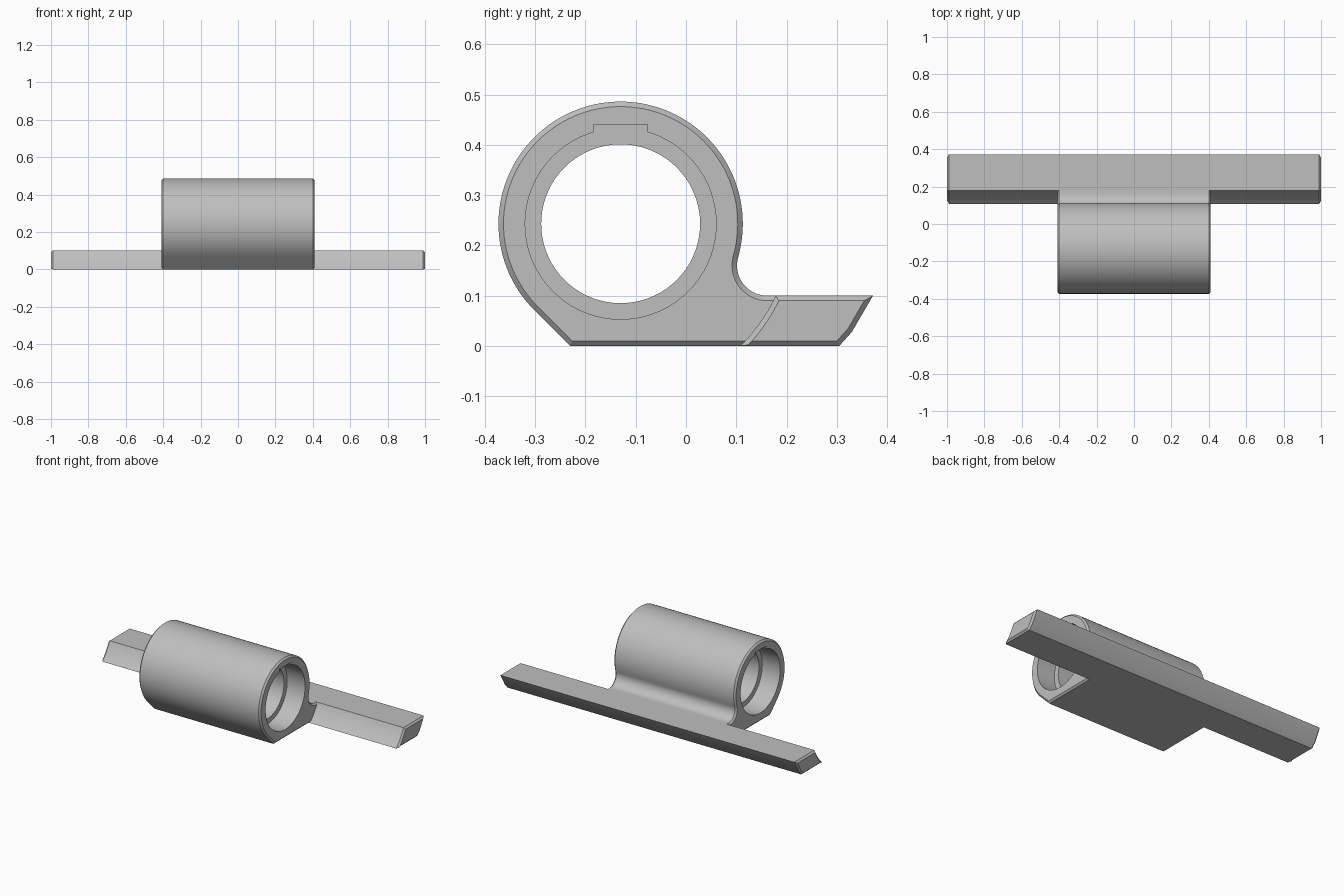
import bpy, bmesh
from math import sin, cos, radians, atan2, pi, sqrt
from mathutils import Vector

cube = bpy.data.objects.get("Cube")
if cube:
    bpy.data.objects.remove(cube, do_unlink=True)

grey = bpy.data.materials.new("satin grey")
grey.use_nodes = True
COLOUR = (0.52, 0.52, 0.52, 1)
grey.diffuse_color = COLOUR
grey.node_tree.nodes["Principled BSDF"].inputs["Base Color"].default_value = COLOUR

CENTRE = Vector((-0.13, 0.243))   # barrel axis in (y, z)
RADIUS = 0.243
CHAMFER = 0.01
BODY_HALF, BAR_HALF = 0.41, 1.0
BAR_TOP = 0.1


def arc(c, r, a0, a1, n):
    return [Vector((c[0] + r * cos(a0 + (a1 - a0) * i / n),
                    c[1] + r * sin(a0 + (a1 - a0) * i / n))) for i in range(n + 1)]


def inset(pts, d):
    """Move a counter-clockwise outline inward by d with mitred corners."""
    out = []
    for i, p in enumerate(pts):
        e1 = (p - pts[i - 1]).normalized()
        e2 = (pts[(i + 1) % len(pts)] - p).normalized()
        n1, n2 = Vector((e1.y, -e1.x)), Vector((e2.y, -e2.x))
        out.append(p - (n1 + n2) * d / (1 + n1.dot(n2)))
    return out


def loft(name, sections):
    """Join (x, outline) sections along x into a closed solid."""
    bm = bmesh.new()
    rings = [[bm.verts.new((x, p.x, p.y)) for p in pts] for x, pts in sections]
    for a, b in zip(rings, rings[1:]):
        for i in range(len(a)):
            j = (i + 1) % len(a)
            bm.faces.new((a[i], a[j], b[j], b[i]))
    bm.faces.new(rings[0])
    bm.faces.new(rings[-1])
    bmesh.ops.recalc_face_normals(bm, faces=bm.faces)
    mesh = bpy.data.meshes.new(name)
    bm.to_mesh(mesh)
    bm.free()
    mesh.materials.append(grey)
    ob = bpy.data.objects.new(name, mesh)
    bpy.context.collection.objects.link(ob)
    return ob


def chamfered(name, pts, half):
    small = inset(pts, CHAMFER)
    return loft(name, [(-half, small), (CHAMFER - half, pts),
                       (half - CHAMFER, pts), (half, small)])


def combine(target, tool, operation):
    mod = target.modifiers.new(operation.lower(), 'BOOLEAN')
    mod.operation, mod.solver, mod.object = operation, 'EXACT', tool
    bpy.context.view_layer.objects.active = target
    bpy.ops.object.modifier_apply(modifier=mod.name)
    bpy.data.objects.remove(tool, do_unlink=True)


# Barrel with flat foot and a fillet running into the bar
fillet_r = 0.06
fz = BAR_TOP + fillet_r
fillet_c = Vector((CENTRE.x + sqrt((RADIUS + fillet_r) ** 2 - (fz - CENTRE.y) ** 2), fz))
to_fillet = fillet_c - CENTRE
meet = atan2(to_fillet.y, to_fillet.x)
foot_y = CENTRE.x - RADIUS * sqrt(2) + CENTRE.y
body_outline = (arc(CENTRE, RADIUS, meet, radians(225), 80)
                + [Vector((foot_y, 0)), Vector((0.25, 0)), Vector((0.25, BAR_TOP))]
                + arc(fillet_c, fillet_r, radians(270), meet + pi, 16)[:-1])
barrel = chamfered("barrel_holder", body_outline, BODY_HALF)

# Long bar: hollow front face concentric with the barrel, faceted rear face
sweep_r = 0.34
angles = [atan2(z - CENTRE.y, sqrt(sweep_r ** 2 - (z - CENTRE.y) ** 2)) for z in (BAR_TOP, 0)]
front = arc(CENTRE, sweep_r, angles[0], angles[1], 10)
rear = [Vector((0.305, 0)), Vector((0.33, 0.028)), Vector((0.372, BAR_TOP))]
bar = chamfered("mounting_bar", front + rear, BAR_HALF)
combine(barrel, bar, 'UNION')

# Stepped bore, with a key slot above each counterbore
SHOULDER = BODY_HALF - 0.12


def circle(r):
    return arc(CENTRE, r, 0, 2 * pi, 72)[:-1]


bore = loft("bore_cutter", [(-0.5, circle(0.158)), (0.5, circle(0.158))])
combine(barrel, bore, 'DIFFERENCE')
slot = [Vector(p) for p in ((-0.184, 0.35), (-0.077, 0.35), (-0.077, 0.44), (-0.184, 0.44))]
for side in (-1, 1):
    for shape in (circle(0.19), slot):
        cutter = loft("recess_cutter", [(side * SHOULDER, shape), (side * 0.5, shape)])
        combine(barrel, cutter, 'DIFFERENCE')

# Crisp chamfers, smooth curved walls
bpy.ops.object.select_all(action='DESELECT')
barrel.select_set(True)
bpy.context.view_layer.objects.active = barrel
bpy.ops.object.shade_smooth_by_angle(angle=radians(25))
